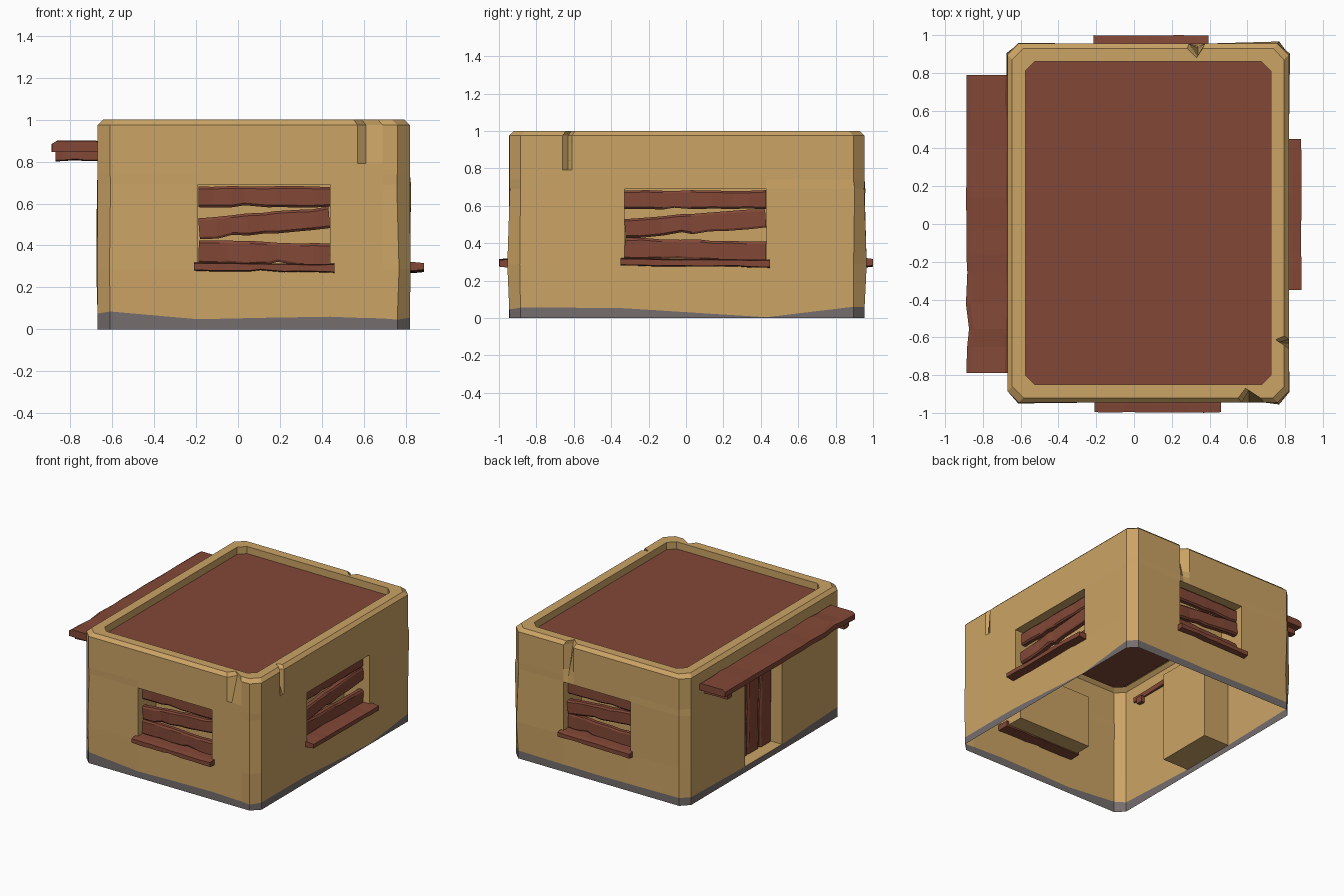
import bpy, bmesh, math, random
from mathutils import Matrix, Vector, Euler

random.seed(7)
cube = bpy.data.objects.get("Cube")
if cube:
    bpy.data.objects.remove(cube, do_unlink=True)


def material(name, rgb):
    m = bpy.data.materials.new(name)
    m.use_nodes = True
    m.diffuse_color = (*rgb, 1)
    m.node_tree.nodes["Principled BSDF"].inputs["Base Color"].default_value = (*rgb, 1)
    return m


CLAY = material("tan clay", (0.60, 0.37, 0.13))
STONE = material("grey stone", (0.18, 0.155, 0.155))
WOOD = material("red brown wood", (0.225, 0.065, 0.038))


def make_object(name, bm, mats):
    bmesh.ops.recalc_face_normals(bm, faces=bm.faces)
    mesh = bpy.data.meshes.new(name)
    bm.to_mesh(mesh)
    bm.free()
    for m in mats:
        mesh.materials.append(m)
    ob = bpy.data.objects.new(name, mesh)
    bpy.context.scene.collection.objects.link(ob)


def loft(bm, rings):
    """Join closed rings of points; returns the vertex loops and face bands."""
    loops = [[bm.verts.new(p) for p in r] for r in rings]
    bands = []
    for a, b in zip(loops, loops[1:]):
        n = len(a)
        bands.append([bm.faces.new((a[i], a[(i + 1) % n], b[(i + 1) % n], b[i]))
                      for i in range(n)])
    return loops, bands


# Wall frames: local x runs along the wall, y points inward, z is up
X0, X1, Y0, Y1, CUT = -0.67, 0.82, -0.945, 0.955, 0.06


def frame(x, y, turn):
    return Matrix.Translation((x, y, 0)) @ Matrix.Rotation(math.radians(turn), 4, 'Z')


front = frame(.125, Y0, 0)
left = frame(X1, .05, 90)
back = frame(.09, Y1, 180)
right = frame(X0, 0, -90)
door = frame(X0, .015, -90)
windows = [("front", front, .63), ("left", left, .76), ("back", back, .57)]

# Wall columns at opening edges and cracks, with the stone height at each
columns = [[-.19, .125, .44, .57, .61, .69], [-.66, -.63, -.61, -.33, .05, .43],
           [.375, .34, .29, .09, -.195], [.24, .015, -.21]]
stone = [[.085, .048, .055, .06, .055, .054, .052, .046],
         [.055, .055, .055, .055, .052, .028, .004, .06],
         [.06, .055, .055, .055, .052, .055, .06],
         [.06, .045, .045, .045, .075]]
# Cracks by (side, column): lowest point and depth
cracks = {(0, 5): (.79, .075), (1, 2): (.79, .07), (2, 2): (.69, .075)}


def ring(z=None, inset=0, c=CUT, wobble=0, cracked=True):
    x0, x1, y0, y1 = X0 + inset, X1 - inset, Y0 + inset, Y1 - inset
    a, b, d, e = X0 + CUT, X1 - CUT, Y0 + CUT, Y1 - CUT
    sides = [((x0 + c, y0), (x1 - c, y0), a, b), ((x1, y0 + c), (x1, y1 - c), d, e),
             ((x1 - c, y1), (x0 + c, y1), b, a), ((x0, y1 - c), (x0, y0 + c), e, d)]
    pts = []
    for s, (p, q, start, end) in enumerate(sides):
        p, q = Vector(p), Vector(q)
        run = (q - p).normalized()
        stops = [start] + columns[s] + [end]
        for i, k in enumerate(stops):
            v = p.lerp(q, (k - start) / (end - start))
            if i in (0, len(stops) - 1):
                v = v * (1 + random.uniform(-wobble * .5, wobble))
            if cracked and z and (s, i) in cracks:
                low, depth = cracks[s, i]
                push = max(0, (z - low) / (1 - low)) * depth - inset
                v = v + Vector((-run.y, run.x)) * max(0, push)
            pts.append((v.x, v.y, stone[s][i] if z is None else z))
    return pts


# Wall shell, open underneath, with rim and sunken roof
bm = bmesh.new()
loops, bands = loft(bm, [
    ring(0), ring(), ring(.285, wobble=.012), ring(.69, wobble=.01), ring(.74),
    ring(.79), ring(.975), ring(1, .025),
    ring(1, .095, .05, cracked=False), ring(.945, .095, .05, cracked=False)])
for f in bands[0]:
    f.material_index = 1
bm.faces.new(loops[-1]).material_index = 2


def recess(bm, f, width, z0, z1, depth=.22):
    """Push the wall cells inside an opening inward as a box."""
    inverse = f.inverted()
    cells = []
    for face in bm.faces:
        c = inverse @ face.calc_center_median()
        if abs(c.x) < width / 2 and abs(c.y) < .01 and z0 < c.z < z1:
            cells.append(face)
    shift = f.to_3x3() @ Vector((0, depth, 0))
    deep = {v: bm.verts.new(v.co + shift) for v in {v for face in cells for v in face.verts}}
    inside = set(cells)
    rims = [e for e in {e for face in cells for e in face.edges}
            if any(n not in inside for n in e.link_faces)]
    for face in cells:
        bm.faces.new([deep[v] for v in face.verts])
    for e in rims:
        v, w = e.verts
        bm.faces.new((v, w, deep[w], deep[v]))
    bmesh.ops.delete(bm, geom=cells, context='FACES')


for _, f, width in windows:
    recess(bm, f, width, .285, .69)
recess(bm, door, .45, .06, .74)
make_object("walls", bm, [CLAY, STONE, WOOD])


# Worn plank: chamfered section with uneven edges and a notch
def plank(name, f, pos, length, width, thick, turn=(0, 0, 0), rough=.006, sections=9):
    bm = bmesh.new()
    m = f @ Matrix.Translation(pos) @ Euler([math.radians(a) for a in turn]).to_matrix().to_4x4()
    profile = [(.5, -.5), (.5, .5), (-.2, .5), (-.5, .4), (-.5, -.4), (-.2, -.5)]
    notch = random.randrange(2, sections - 2)
    rings = []
    for i in range(sections):
        t = i / (sections - 1) - .5
        if 0 < i < sections - 1:
            t += random.uniform(-.3, .3) / sections
        top, low, dent = (random.uniform(0, rough) for _ in range(3))
        if i == notch:
            low += rough * 1.5
        rings.append([m @ Vector((t * length, y * thick + (dent if y < -.3 else 0),
                                  z * width + (-top if z > 0 else low)))
                      for y, z in profile])
    loops, _ = loft(bm, rings)
    for end in (loops[0], loops[-1]):
        bm.faces.new(end)
    make_object(name, bm, [WOOD])


# Boarded windows with sills
for side, f, width in windows:
    plank(side + "_upper_board", f, (0, .07, .632), width - .004, .105, .04)
    plank(side + "_middle_board", f, (0, .065, .505), width - .006, .112, .045,
          (0, math.degrees(-.055 / width), 0), .009)
    plank(side + "_lower_board", f, (0, .07, .362), width - .004, .12, .04,
          (0, math.degrees(.02 / width), 0), .009)
    reach = .068 if side == "left" else (.055 if side == "front" else .045)
    plank(side + "_sill", f, (0, (.09 - reach) / 2, .295), width + .04, .045,
          .09 + reach, (0, .6, 0), .004)

# Door boards
for i in range(3):
    plank("door_board_%d" % (i + 1), door, (-.15 + .15 * i, .1, .395),
          .68, .145, .04, (0, 90 + (i - 1) * .6, 0))

# Awning board resting on two short beams
plank("awning_board", right, (0, -.1, .873), 1.58, .24, .055, (-90, 0, 0), .008, 13)
for name, x in (("awning_beam_back", -.71), ("awning_beam_front", .71)):
    plank(name, right, (x, -.085, .828), .23, .055, .06, (0, 0, 90), .004, 6)
